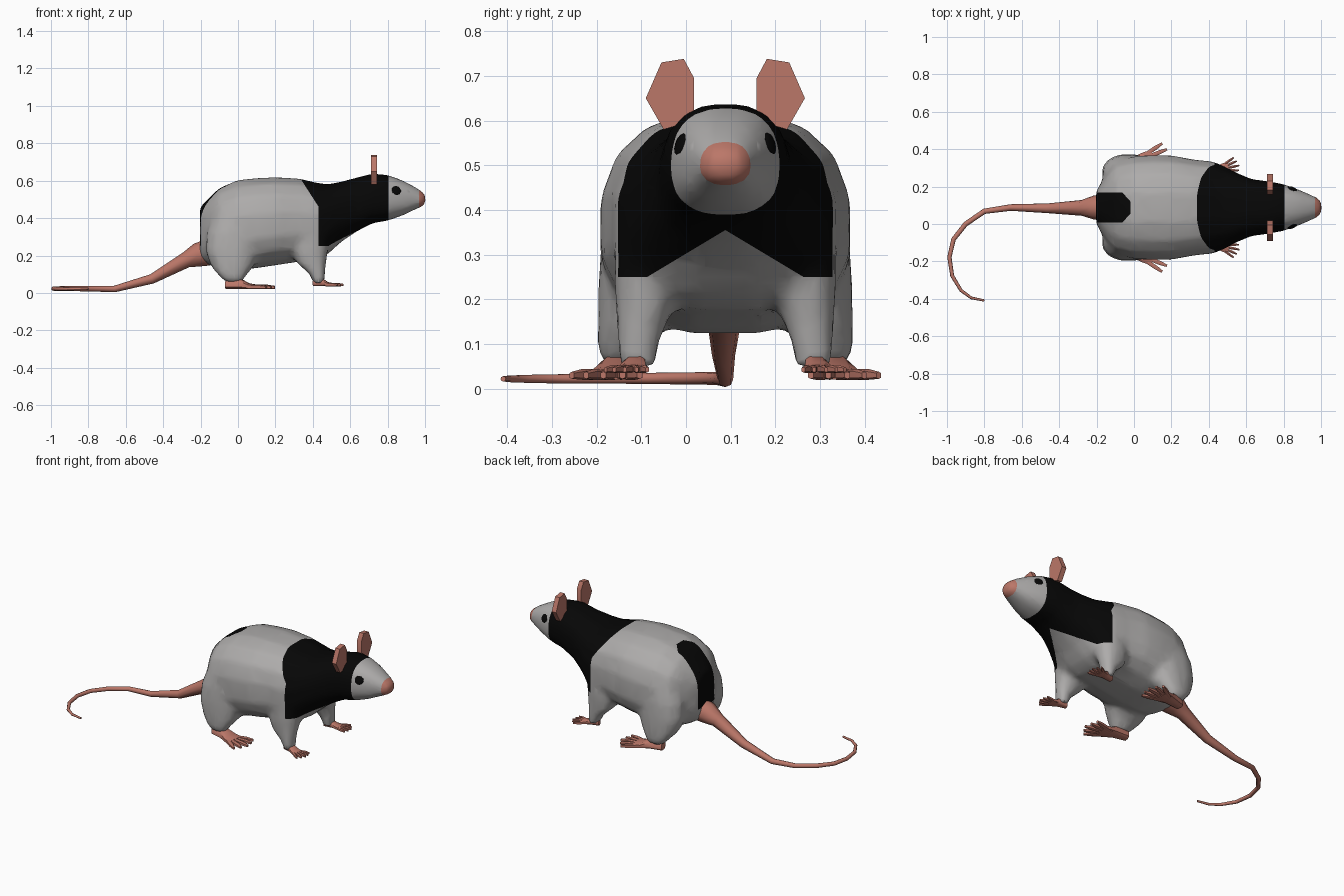
import bpy, bmesh, math
from mathutils import Vector, Matrix
from mathutils.bvhtree import BVHTree

if "Cube" in bpy.data.objects:
    bpy.data.objects.remove(bpy.data.objects["Cube"])

MID = 0.088  # y of the animal's plane of symmetry


def material(name, rgb):
    m = bpy.data.materials.new(name)
    m.diffuse_color = (*rgb, 1)
    m.use_nodes = True
    m.node_tree.nodes["Principled BSDF"].inputs["Base Color"].default_value = m.diffuse_color
    return m


GREY = material("grey fur", (0.42, 0.41, 0.405))
BLACK = material("black fur", (0.002, 0.002, 0.002))
PINK = material("pink skin", (0.50, 0.185, 0.14))


def oval(a, b, n, sides):
    """Superellipse points, a wide and b high (b may be a (down, up) pair)."""
    down, up = b if isinstance(b, tuple) else (b, b)
    pts = []
    for i in range(sides):
        t = math.tau * (i + 0.5) / sides
        c, s = math.cos(t), math.sin(t)
        pts.append((math.copysign(abs(c) ** (2 / n), c) * a,
                    math.copysign(abs(s) ** (2 / n), s) * (up if s > 0 else down)))
    return pts


def loft(bm, rings, matrix=Matrix()):
    """Skin a list of point rings and cap both ends."""
    vs = [[bm.verts.new(matrix @ Vector(p)) for p in r] for r in rings]
    n = len(vs[0])
    faces = [bm.faces.new(vs[0]), bm.faces.new(vs[-1])]
    for a, b in zip(vs, vs[1:]):
        for i in range(n):
            faces.append(bm.faces.new((a[i], a[(i + 1) % n], b[(i + 1) % n], b[i])))
    bmesh.ops.recalc_face_normals(bm, faces=faces)


def along_x(rows, n, sides, mid=0.45):
    """Rings facing x from rows of (x, half width, bottom, top)."""
    out = []
    for x, hw, zb, zt in rows:
        zm = zb + (zt - zb) * mid
        out.append([(x, y, zm + z) for y, z in oval(hw, (zm - zb, zt - zm), n, sides)])
    return out


def along_z(rows, side, sides=12):
    """Rings facing z from rows of (z, x, y, x radius, y radius)."""
    return [[(cx + p, side * (cy + q), z) for p, q in oval(rx, ry, 2.3, sides)]
            for z, cx, cy, rx, ry in rows]


def add(name, bm, *mats):
    me = bpy.data.meshes.new(name)
    bm.to_mesh(me)
    bm.free()
    for m in mats:
        me.materials.append(m)
    ob = bpy.data.objects.new(name, me)
    ob.location.y = MID
    bpy.context.collection.objects.link(ob)
    return ob


def to_mesh(ob):
    bpy.ops.object.select_all(action='DESELECT')
    ob.select_set(True)
    bpy.context.view_layer.objects.active = ob
    bpy.ops.object.convert(target='MESH')


# Body, head and legs, fused into one skin
bm = bmesh.new()
loft(bm, along_x([
    (-0.203, .085, .18, .46), (-0.14, .20, .14, .525), (-0.10, .25, .125, .563),
    (0, .278, .12, .607), (0.1, .284, .13, .617), (0.2, .282, .145, .622),
    (0.33, .258, .165, .614), (0.42, .25, .175, .592), (0.48, .225, .205, .583),
    (0.55, .187, .27, .596), (0.63, .153, .325, .617), (0.72, .142, .372, .64),
    (0.8, .126, .385, .632), (0.88, .097, .413, .603), (0.95, .067, .447, .565),
    (0.985, .05, .46, .543), (1.004, .033, .477, .525)], 2.5, 16))
for s in (1, -1):
    loft(bm, along_z([(.05, .433, .195, .032, .042), (.10, .425, .195, .042, .047),
                      (.16, .392, .185, .08, .06), (.24, .385, .165, .10, .085),
                      (.34, .39, .152, .10, .096), (.42, .40, .14, .08, .09)], s))
    loft(bm, along_z([(.055, -.02, .24, .045, .035), (.09, -.03, .235, .072, .052),
                      (.14, -.03, .205, .115, .082), (.22, -.03, .185, .145, .102),
                      (.32, -.02, .17, .15, .112), (.42, -.01, .15, .12, .11)], s))
body = add("body", bm)
mod = body.modifiers.new("fuse", 'REMESH')
mod.mode, mod.voxel_size = 'VOXEL', 0.018
mod = body.modifiers.new("soften", 'SMOOTH')
mod.factor, mod.iterations = 0.5, 5
mod = body.modifiers.new("simplify", 'DECIMATE')
mod.ratio = 0.25
to_mesh(body)

# Fur markings: cut along the borders, then colour by region
bm = bmesh.new()
bm.from_mesh(body.data)
cuts = [((.967, 0, 0), (1, 0, 0)), ((.805, 0, 0), (1, 0, 0)),
        ((.335, 0, .61), (.14, 0, .09)), ((.43, 0, 0), (1, 0, 0)),
        ((0, 0, .25), (0, 0, 1)), ((0, 0, .355), (0, .6, 1)), ((0, 0, .355), (0, -.6, 1)),
        ((0, .08, 0), (0, 1, 0)), ((0, -.08, 0), (0, 1, 0)), ((-.02, 0, 0), (1, 0, 0)),
        ((.01, 0, 0), (1, .9, 0)), ((.01, 0, 0), (1, -.9, 0))]
for co, no in cuts:
    bmesh.ops.bisect_plane(bm, geom=bm.verts[:] + bm.edges[:] + bm.faces[:],
                           plane_co=co, plane_no=no, dist=1e-5)


def region(p):
    x, y, z = p.x, abs(p.y), p.z
    if x > .967:
        return 2
    hood = x < .805 and (x > .43 or .14 * (x - .335) + .09 * (z - .61) > 0)
    if hood and z > max(.25, .355 - .6 * y):
        return 1
    if x < -.02 and y < .08 and z > .25 and x + .9 * y < .01:
        return 1
    return 0


for f in bm.faces:
    f.material_index = region(f.calc_center_median())
tree = BVHTree.FromBMesh(bm)
body.data.materials.clear()
for m in (GREY, BLACK, PINK):
    body.data.materials.append(m)
bm.to_mesh(body.data)
bm.free()

# Eyes: shallow discs lying on the head
bm = bmesh.new()
for s in (1, -1):
    co, no, _, _ = tree.find_nearest(Vector((.862, s * .14, .562)))
    m = Matrix.Translation(co) @ no.to_track_quat('Z', 'Y').to_matrix().to_4x4()
    bmesh.ops.create_uvsphere(bm, u_segments=12, v_segments=6, radius=.026,
                              matrix=m @ Matrix.Diagonal((1, 1, .25, 1)))
add("eyes", bm, BLACK)

# Ears: thin upright plates
ear = [(.138, .58), (.178, .65), (.143, .73), (.093, .738), (.07, .695), (.07, .60)]
bm = bmesh.new()
for s in (1, -1):
    loft(bm, [[(x, s * y, z) for y, z in ear] for x in (.712, .742)])
add("ears", bm, PINK)


# Feet: a pad with five splayed toes
def feet(name, origin, size, heading, base, flat):
    bm = bmesh.new()
    for s in (1, -1):
        place = (Matrix.Diagonal((1, s, 1, 1)) @ Matrix.Translation((*origin, base))
                 @ Matrix.Rotation(math.radians(heading), 4, 'Z')
                 @ Matrix.Diagonal((size, size, flat, 1)))
        loft(bm, along_x([(-.045, .028, 0, .05), (.035, .038, 0, .056),
                          (.08, .05, 0, .032), (.125, .055, 0, .024)], 3, 8), place)
        for i in range(5):
            k = i - 2
            toe = (place @ Matrix.Translation((.05, k * .008, 0))
                   @ Matrix.Rotation(math.radians(k * 12), 4, 'Z'))
            end = .17 - .01 * abs(k)
            loft(bm, along_x([(.02, .012, 0, .024), (end - .04, .012, 0, .024),
                              (end, .007, .002, .018)], 3, 6), toe)
    add(name, bm, PINK)


feet("hind_feet", (-.02, .235), 1.0, 10, .02, 1.0)
feet("front_feet", (.43, .197), .62, 12, .035, .75)

# Tail: tapering tube that sinks to the floor and curls
path = [(-.165, 0, .215, .07), (-.215, 0, .203, .064), (-.28, -.002, .175, .042),
        (-.46, -.004, .075, .026), (-.66, 0, .021, .0175), (-.8, -.02, .023, .0145),
        (-.9, -.088, .023, .0135), (-.965, -.17, .023, .0125), (-.987, -.265, .023, .0115),
        (-.972, -.365, .022, .0105), (-.925, -.443, .022, .009),
        (-.87, -.483, .022, .0075), (-.8, -.497, .022, .006)]
cu = bpy.data.curves.new("tail", 'CURVE')
cu.dimensions, cu.bevel_depth, cu.bevel_resolution = '3D', 1.0, 2
cu.use_fill_caps = True
sp = cu.splines.new('POLY')
sp.points.add(len(path) - 1)
for p, (x, y, z, r) in zip(sp.points, path):
    p.co, p.radius = (x, y, z, 1), r
cu.materials.append(PINK)
tail = bpy.data.objects.new("tail", cu)
tail.location.y = MID
bpy.context.collection.objects.link(tail)
to_mesh(tail)

# Smooth shading with crisp edges kept
bpy.ops.object.select_all(action='SELECT')
bpy.context.view_layer.objects.active = body
bpy.ops.object.shade_smooth_by_angle(angle=math.radians(50))
